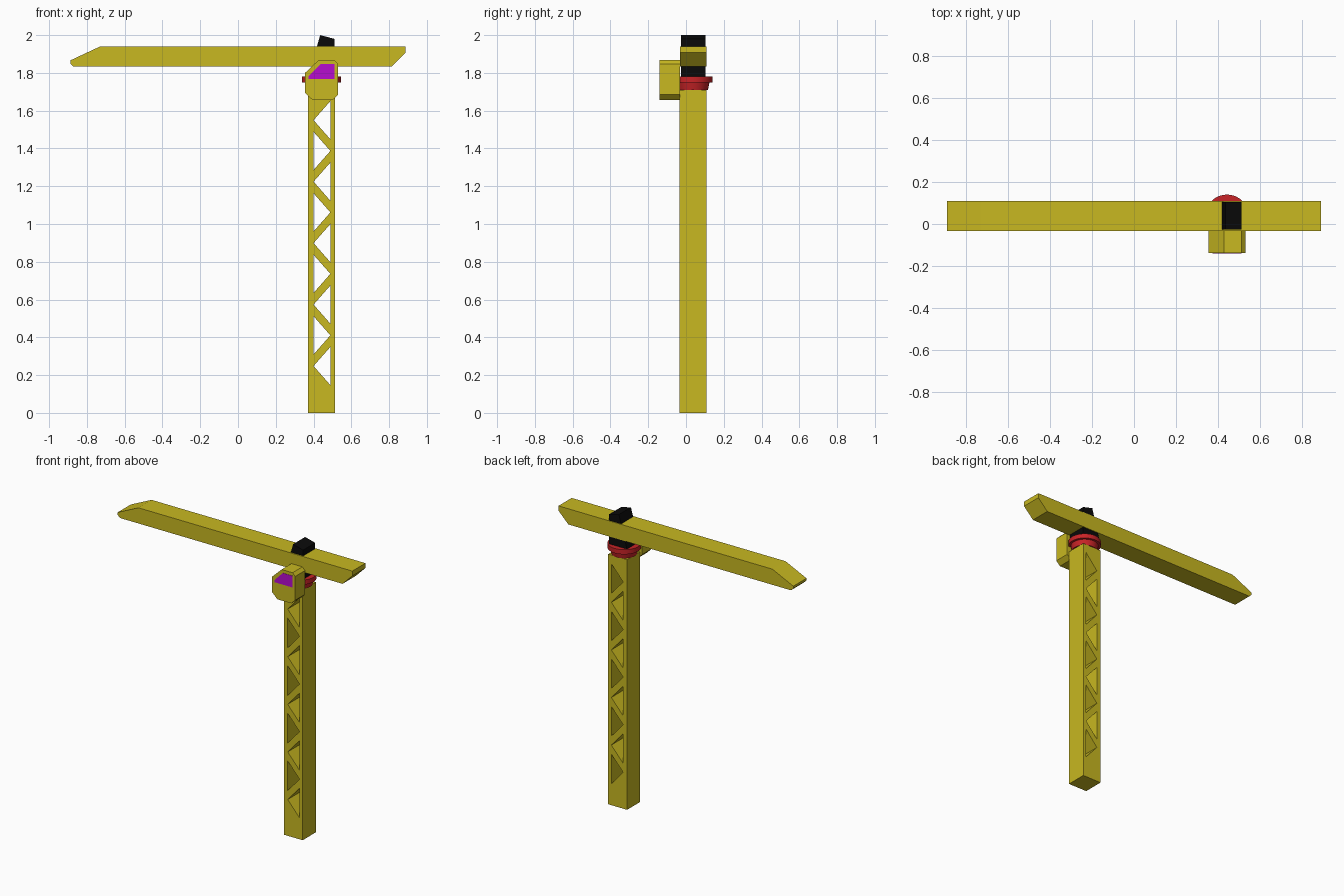
import bpy, bmesh, math
from mathutils import Vector

cube = bpy.data.objects.get("Cube")
if cube:
    bpy.data.objects.remove(cube, do_unlink=True)


def material(name, r, g, b):
    mat = bpy.data.materials.new(name)
    mat.use_nodes = True
    mat.diffuse_color = (r, g, b, 1)
    bsdf = next(n for n in mat.node_tree.nodes if n.type == 'BSDF_PRINCIPLED')
    bsdf.inputs["Base Color"].default_value = (r, g, b, 1)
    return mat


yellow = material("crane yellow", 0.58, 0.48, 0.015)
black = material("black", 0.003, 0.003, 0.003)
red = material("slewing red", 0.58, 0.017, 0.02)
purple = material("window purple", 0.47, 0.004, 0.62)


def prism(name, outlines, y_front, y_back, mat):
    """Fill x-z outlines (later ones are holes) and extrude them along y."""
    curve = bpy.data.curves.new(name, 'CURVE')
    curve.dimensions = '2D'
    curve.fill_mode = 'BOTH'
    curve.extrude = (y_back - y_front) / 2
    for outline in outlines:
        spline = curve.splines.new('POLY')
        spline.points.add(len(outline) - 1)
        for point, (x, z) in zip(spline.points, outline):
            point.co = (x, z, 0, 1)
        spline.use_cyclic_u = True
    temp = bpy.data.objects.new(name + " outline", curve)
    bpy.context.collection.objects.link(temp)
    bpy.context.view_layer.update()
    graph = bpy.context.evaluated_depsgraph_get()
    mesh = bpy.data.meshes.new_from_object(temp.evaluated_get(graph))
    bpy.data.objects.remove(temp, do_unlink=True)

    # Stand the extrusion upright and weld it into a closed solid
    bm = bmesh.new()
    bm.from_mesh(mesh)
    middle = (y_front + y_back) / 2
    for v in bm.verts:
        v.co = Vector((v.co.x, middle - v.co.z, v.co.y))
    bmesh.ops.remove_doubles(bm, verts=bm.verts, dist=1e-5)
    bmesh.ops.recalc_face_normals(bm, faces=bm.faces)
    for f in bm.faces:
        f.smooth = False
    bm.to_mesh(mesh)
    bm.free()
    mesh.name = name
    mesh.materials.clear()
    mesh.materials.append(mat)
    obj = bpy.data.objects.new(name, mesh)
    bpy.context.collection.objects.link(obj)
    return obj


def disc(name, r_bottom, r_top, z_bottom, z_top):
    bpy.ops.mesh.primitive_cone_add(
        vertices=32, radius1=r_bottom, radius2=r_top, depth=z_top - z_bottom,
        location=(0.442, 0.036, (z_bottom + z_top) / 2))
    obj = bpy.context.object
    obj.name = name
    obj.data.materials.append(red)
    bpy.ops.object.shade_smooth_by_angle(angle=math.radians(30))


# Tower with alternating triangular openings through it
tower = [[(0.37, 0), (0.513, 0), (0.513, 1.71), (0.37, 1.71)]]
for i in range(9):
    z = 0.248 + 0.1627 * i
    flat, tip = (0.489, 0.4) if i % 2 == 0 else (0.4, 0.489)
    tower.append([(flat, z - 0.101), (flat, z + 0.101), (tip, z)])
prism("tower", tower, -0.034, 0.108, yellow)

# Slewing ring on top of the tower
disc("lower_slewing_ring", 0.08, 0.088, 1.71, 1.748)
disc("upper_slewing_ring", 0.104, 0.104, 1.748, 1.78)

# Black mast passing through the jib
prism("mast", [[(0.372, 1.775), (0.511, 1.775), (0.511, 1.98), (0.435, 2.0)]],
      -0.026, 0.104, black)

# Long jib with chamfered ends
prism("jib", [[(-0.888, 1.866), (-0.73, 1.94), (0.888, 1.94), (0.888, 1.907),
               (0.814, 1.833), (-0.87, 1.833), (-0.888, 1.85)]],
      -0.033, 0.109, yellow)

# Operator cabin and its window
prism("cabin", [[(0.427, 1.868), (0.51, 1.868), (0.53, 1.848), (0.53, 1.685),
                 (0.5, 1.656), (0.395, 1.656), (0.355, 1.695), (0.355, 1.8)]],
      -0.139, -0.032, yellow)
prism("cabin_window", [[(0.374, 1.768), (0.51, 1.768), (0.51, 1.847),
                        (0.437, 1.847), (0.374, 1.782)]],
      -0.141, -0.137, purple)
